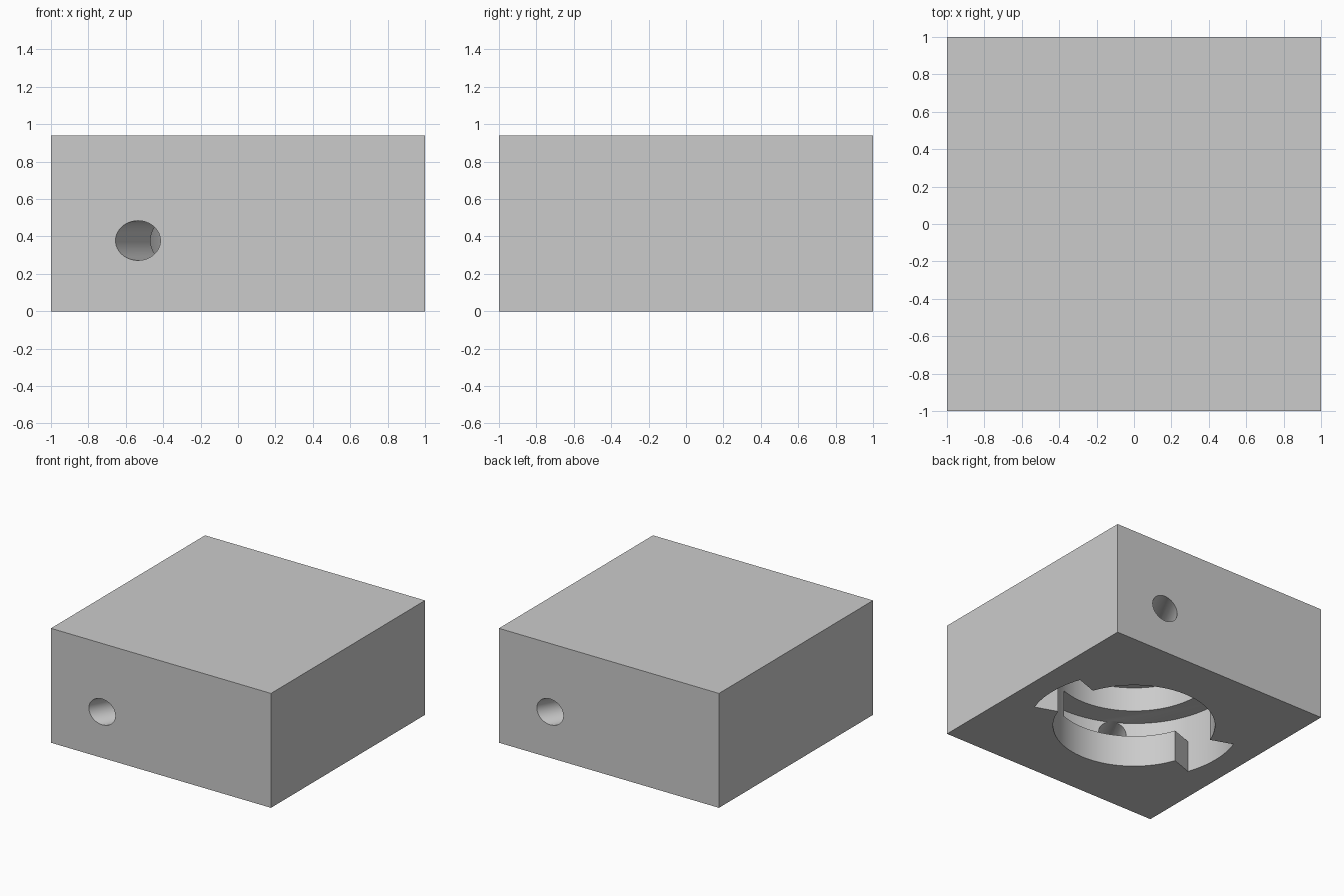
import bpy, bmesh, math
from mathutils import Matrix

if "Cube" in bpy.data.objects:
    bpy.data.objects.remove(bpy.data.objects["Cube"])

HEIGHT = 0.94
BORE_R, BORE_TOP = 0.61, 0.68        # central socket
SLOT_R = 0.80                        # outer radius of notches and grooves
LIP, GROOVE_TOP = 0.26, 0.48         # groove floor and ceiling
NOTCH = math.radians(19.5)           # half angle of an entry notch
STOP = math.radians(110)             # where a groove ends

grey = bpy.data.materials.new("light_grey")
grey.diffuse_color = (0.6, 0.6, 0.6, 1)
grey.use_nodes = True
grey.node_tree.nodes["Principled BSDF"].inputs["Base Color"].default_value = grey.diffuse_color


def make(name, bm):
    bmesh.ops.recalc_face_normals(bm, faces=bm.faces)
    mesh = bpy.data.meshes.new(name)
    bm.to_mesh(mesh)
    bm.free()
    mesh.materials.append(grey)
    obj = bpy.data.objects.new(name, mesh)
    bpy.context.collection.objects.link(obj)
    return obj


def prism(name, outline, z0, z1):
    bm = bmesh.new()
    face = bm.faces.new([bm.verts.new((x, y, z0)) for x, y in outline])
    ext = bmesh.ops.extrude_face_region(bm, geom=[face])
    verts = [g for g in ext["geom"] if isinstance(g, bmesh.types.BMVert)]
    bmesh.ops.translate(bm, verts=verts, vec=(0, 0, z1 - z0))
    return make(name, bm)


def arc(r, a0, a1, n):
    return [(r * math.cos(a0 + (a1 - a0) * i / n),
             r * math.sin(a0 + (a1 - a0) * i / n)) for i in range(n + 1)]


def sector(name, a0, a1, z0, z1):
    n = max(8, round((a1 - a0) / math.radians(3)))
    return prism(name, arc(SLOT_R, a0, a1, n) + arc(0.4, a1, a0, n), z0, z1)


# Solid block
block = prism("socket_block", [(-1, -1), (1, -1), (1, 1), (-1, 1)], 0, HEIGHT)

# Central bore, open at the bottom
cutters = [prism("bore_cutter", arc(BORE_R, 0, math.tau, 128)[:-1], -0.1, BORE_TOP)]

# Entry notch, locking groove and angled pin hole, repeated half a turn around
for turn in (0, math.pi):
    cutters.append(sector("notch_cutter", turn - NOTCH, turn + NOTCH, -0.1, 0.37))
    cutters.append(sector("groove_cutter", turn - NOTCH, turn + STOP, LIP, GROOVE_TOP))
    bm = bmesh.new()
    bmesh.ops.create_cone(bm, cap_ends=True, segments=48, radius1=0.106,
                          radius2=0.106, depth=0.72)
    direction = math.atan2(1, 0.535) + turn
    bm.transform(Matrix.Rotation(direction, 4, "Z")
                 @ Matrix.Translation((0.78 + 0.36, 0, 0.378))
                 @ Matrix.Rotation(math.pi / 2, 4, "Y"))
    cutters.append(make("pin_hole_cutter", bm))

# Cut everything out of the block
bpy.context.view_layer.objects.active = block
block.select_set(True)
for cutter in cutters:
    mod = block.modifiers.new("cut", "BOOLEAN")
    mod.operation, mod.solver, mod.object = "DIFFERENCE", "EXACT", cutter
    bpy.ops.object.modifier_apply(modifier=mod.name)
    bpy.data.objects.remove(cutter)

bpy.ops.object.shade_smooth_by_angle(angle=math.radians(30))
